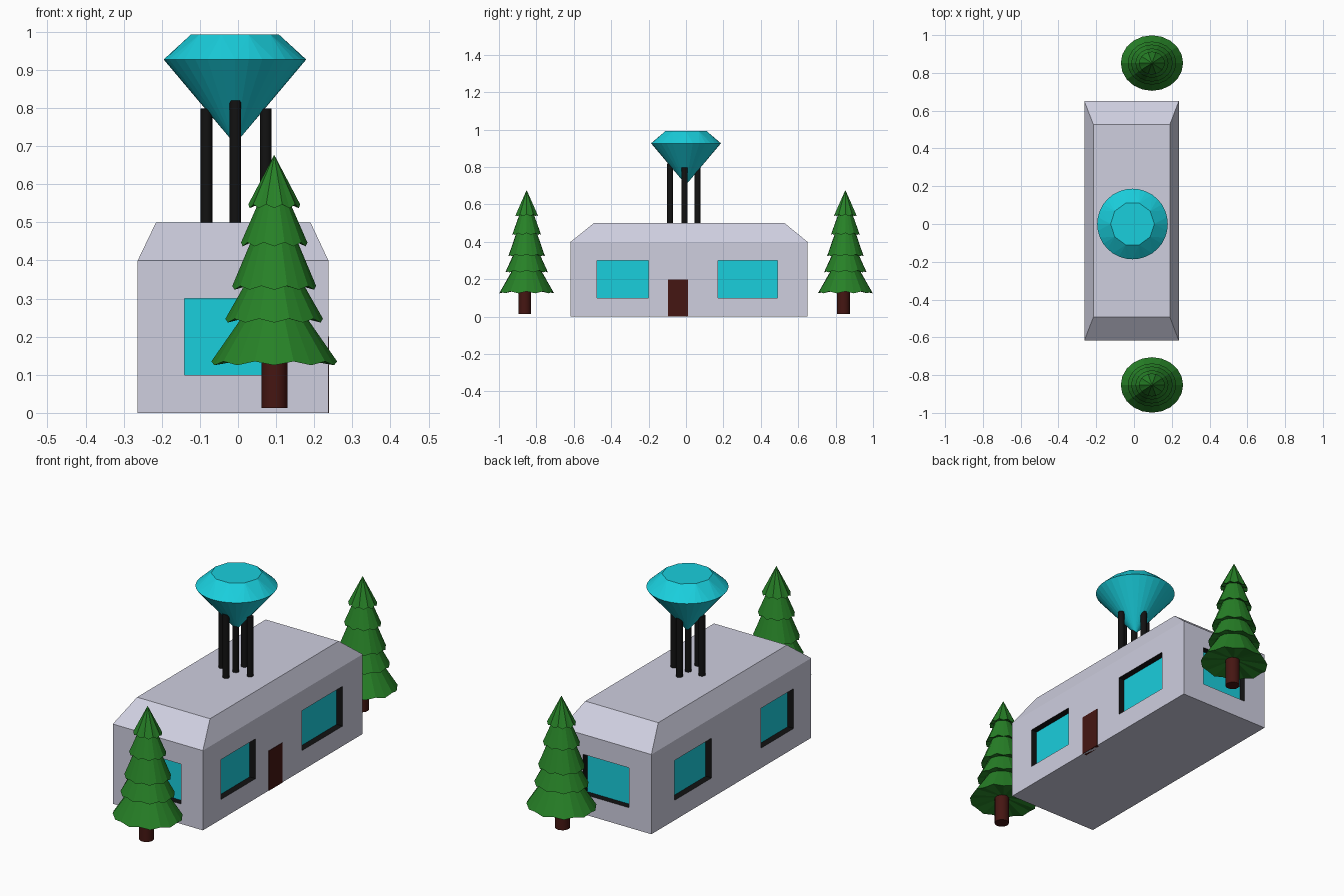
import bpy, bmesh, math
from mathutils import Vector

if "Cube" in bpy.data.objects:
    bpy.data.objects.remove(bpy.data.objects["Cube"])


def material(name, rgb):
    m = bpy.data.materials.new(name)
    m.diffuse_color = (*rgb, 1)
    m.use_nodes = True
    m.node_tree.nodes["Principled BSDF"].inputs["Base Color"].default_value = m.diffuse_color
    return m


WALL = material("wall_lavender", (0.62, 0.62, 0.74))
BLACK = material("black", (0.006, 0.006, 0.006))
CYAN = material("cyan", (0.01, 0.62, 0.72))
GREEN = material("green", (0.02, 0.22, 0.02))
BROWN = material("brown", (0.06, 0.008, 0.006))


def finish(name, bm, mat):
    bmesh.ops.recalc_face_normals(bm, faces=bm.faces)
    me = bpy.data.meshes.new(name)
    bm.to_mesh(me)
    bm.free()
    me.materials.append(mat)
    ob = bpy.data.objects.new(name, me)
    bpy.context.collection.objects.link(ob)
    return ob


def add_box(bm, lo, hi):
    lo, hi = Vector(lo), Vector(hi)
    vs = bmesh.ops.create_cube(bm, size=1)["verts"]
    for v in vs:
        v.co = (lo + hi) / 2 + v.co * (hi - lo)


def cylinder(name, x, y, z0, z1, r, mat, sides=16):
    bm = bmesh.new()
    bmesh.ops.create_cone(bm, cap_ends=True, segments=sides, radius1=r, radius2=r, depth=z1 - z0)
    bmesh.ops.translate(bm, verts=bm.verts, vec=(x, y, (z0 + z1) / 2))
    ob = finish(name, bm, mat)
    bpy.context.view_layer.objects.active = ob
    ob.select_set(True)
    bpy.ops.object.shade_smooth_by_angle(angle=math.radians(40))
    ob.select_set(False)


# House body with a hipped, flat-topped roof
X0, X1, Y0, Y1 = -0.263, 0.237, -0.617, 0.65
bm = bmesh.new()
rings = []
for x0, x1, y0, y1, z in ((X0, X1, Y0, Y1, 0), (X0, X1, Y0, Y1, 0.4),
                          (-0.215, 0.19, -0.493, 0.527, 0.5)):
    rings.append([bm.verts.new((x, y, z)) for x, y in ((x0, y0), (x1, y0), (x1, y1), (x0, y1))])
for a, b in zip(rings, rings[1:]):
    for i in range(4):
        j = (i + 1) % 4
        bm.faces.new((a[i], a[j], b[j], b[i]))
bm.faces.new(rings[0])
bm.faces.new(rings[-1])
house = finish("house", bm, WALL)

# Window recesses: black-lined cuts with a glass pane at the back
D, OUT, GLASS = 0.036, 0.05, 0.003
windows = [("x", X1, 1, -0.475, -0.2), ("x", X1, 1, 0.17, 0.49),
           ("x", X0, -1, -0.478, -0.22), ("x", X0, -1, 0.172, 0.465),
           ("y", Y0, -1, -0.14, 0.116), ("y", Y1, 1, -0.14, 0.116)]


def window_box(bm, axis, wall, side, a, b, d0, d1):
    w = sorted((wall + side * d0, wall + side * d1))
    if axis == "x":
        add_box(bm, (w[0], a, 0.1), (w[1], b, 0.3))
    else:
        add_box(bm, (a, w[0], 0.1), (b, w[1], 0.3))


cut, glass = bmesh.new(), bmesh.new()
for w in windows:
    window_box(cut, *w, -D, OUT)
    window_box(glass, *w, -D - 0.01, -D + GLASS)
cutter = finish("window_cutter", cut, BLACK)
cutter.hide_render = True
finish("window_glass", glass, CYAN)
mod = house.modifiers.new("windows", "BOOLEAN")
mod.object, mod.operation, mod.solver = cutter, "DIFFERENCE", "EXACT"
mod.material_mode = "TRANSFER"
bpy.context.view_layer.objects.active = house
bpy.ops.object.modifier_apply(modifier=mod.name)
bpy.data.objects.remove(cutter)

# Door on the right side
bm = bmesh.new()
add_box(bm, (X1 - 0.02, -0.095, 0), (X1 + 0.002, 0.012, 0.2))
finish("door", bm, BROWN)

# Five roof poles
for i, (x, y, top) in enumerate(((-0.083, -0.008, 0.798), (0.073, -0.008, 0.798),
                                 (-0.007, -0.085, 0.82), (-0.007, 0.062, 0.798),
                                 (-0.007, -0.008, 0.798))):
    cylinder(f"roof_pole_{i + 1}", x, y, 0.49, top, 0.0155, BLACK)

# Gem: ten-sided table, round girdle, pointed base
bm = bmesh.new()
for n, r, z in ((10, 0.116, 0.992), (32, 0.187, 0.927)):
    for i in range(n):
        t = math.tau * i / n
        bm.verts.new((-0.008 + r * math.cos(t), r * math.sin(t), z))
bm.verts.new((-0.008, 0, 0.705))
bmesh.ops.convex_hull(bm, input=bm.verts)
bmesh.ops.dissolve_limit(bm, angle_limit=0.01, verts=bm.verts, edges=bm.edges)
finish("gem", bm, CYAN)

# Trees: stacked skirts with scalloped rims on a short trunk
TIERS = [(0.165, 0.130, 0.085, 0.250), (0.128, 0.242, 0.078, 0.335), (0.110, 0.328, 0.060, 0.452),
         (0.087, 0.442, 0.042, 0.550), (0.068, 0.542, 0.0, 0.677)]
N = 20


def tree(name, x, y):
    bm = bmesh.new()

    def ring(r, z, wave=0):
        return [bm.verts.new((x + r * math.cos(math.tau * i / N),
                              y + 0.89 * r * math.sin(math.tau * i / N),
                              z + wave * (-1) ** i)) for i in range(N)]

    rows = [ring(0.02, 0.15)]
    bm.faces.new(rows[0])
    for r0, z0, r1, z1 in TIERS:
        rows.append(ring(r0, z0, 0.005))
        if r1:
            rows.append(ring(r1, z1))
    for a, b in zip(rows, rows[1:]):
        for i in range(N):
            j = (i + 1) % N
            bm.faces.new((a[i], a[j], b[j], b[i]))
    tip = bm.verts.new((x, y, TIERS[-1][3]))
    for i in range(N):
        bm.faces.new((rows[-1][i], rows[-1][(i + 1) % N], tip))
    finish(name + "_foliage", bm, GREEN)
    cylinder(name + "_trunk", x + 0.001, y - 0.01, 0.013, 0.17, 0.034, BROWN)


tree("front_tree", 0.095, -0.852)
tree("back_tree", 0.095, 0.852)
